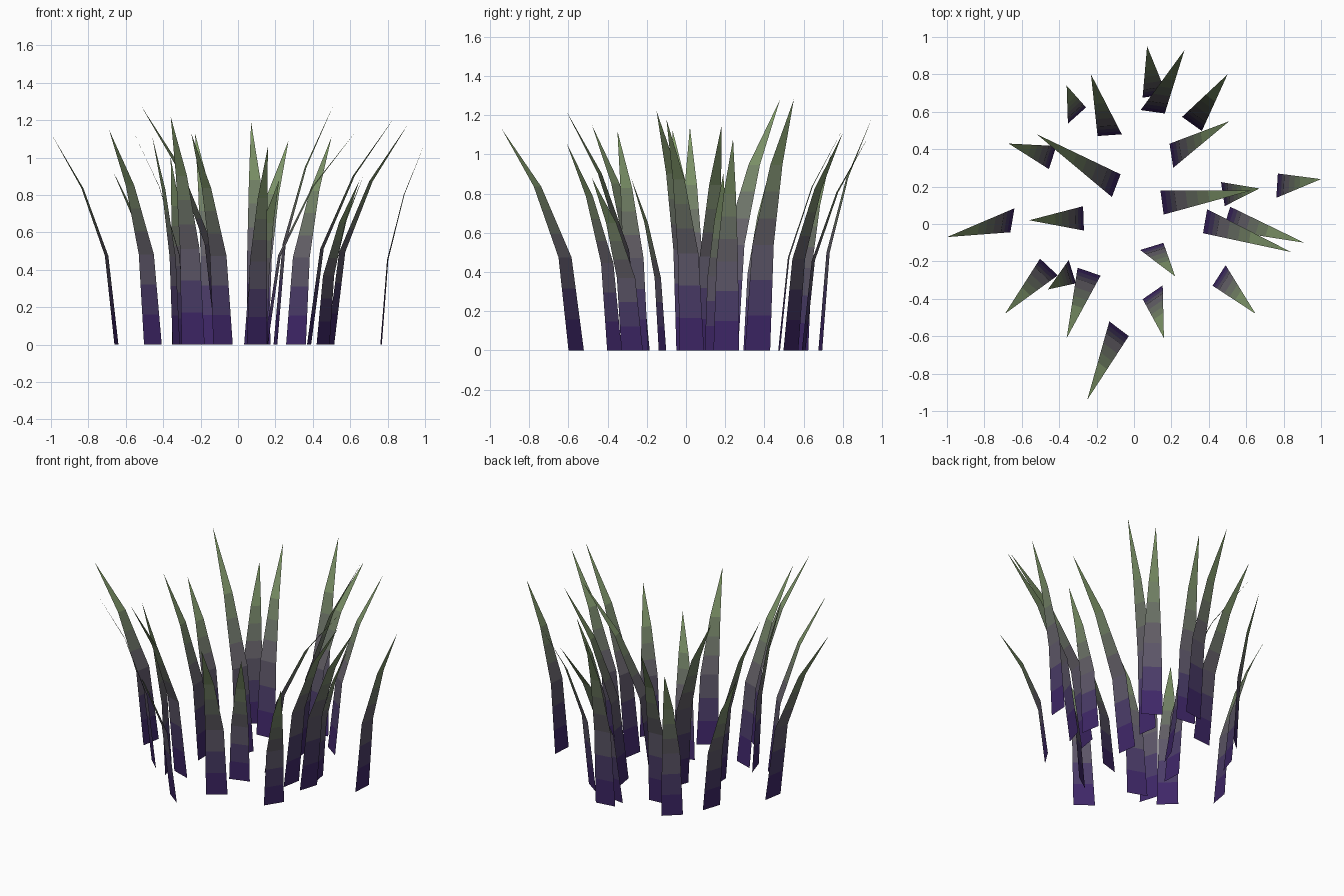
import bpy, bmesh
from math import radians
from mathutils import Matrix, Vector

if "Cube" in bpy.data.objects:
    bpy.data.objects.remove(bpy.data.objects["Cube"])

# One row per blade: root centre (x, y), tip (x, y, z), optional twist of the root edge in degrees
BLADES = [
    (.11, .685, .07, .95, 1.19),
    (.10, .60, .27, .93, 1.09, 19),
    (.31, .535, .50, .80, 1.11),
    (-.305, .58, -.36, .74, 1.0, 23),
    (-.13, .475, -.23, .80, 1.13, -13),
    (-.435, .355, -.67, .43, .93),
    (-.095, .205, -.52, .48, 1.28, 12),
    (.20, .365, .51, .55, 1.28, -22),
    (-.65, .02, -1, -.07, 1.13, -24),
    (-.27, .03, -.56, .02, 1.14),
    (.15, .115, .63, .18, 1.14),
    (.475, .16, .67, .19, .90),
    (.765, .205, 1, .24, 1.08, -12),
    (.38, .015, .84, -.15, 1.22, 10),
    (.495, .03, .91, -.10, 1.18),
    (.095, -.12, .22, -.28, .88, -21),
    (.455, -.275, .65, -.48, .88, 14),
    (.10, -.365, .16, -.61, 1.06, 21),
    (-.08, -.56, -.25, -.94, 1.13, -13),
    (-.455, -.23, -.69, -.48, 1.15),
    (-.33, -.255, -.46, -.35, 1.12, -19),
    (-.24, -.255, -.36, -.61, 1.22),
]
WIDTH = .13
# Bends along a blade: (height fraction, lean fraction)
BENDS = [(0, 0), (.42, .15), (.74, .52), (1, 1)]
SLICES = 3  # colour bands per straight section

# Colour bands, purple root to green tip
ROOT, MIDDLE, TIP = Vector((.04, .008, .14)), Vector((.13, .12, .14)), Vector((.23, .36, .13))
BANDS = []
for i in range(9):
    t = (i + .5) / 9
    c = ROOT.lerp(MIDDLE, t * 2) if t < .5 else MIDDLE.lerp(TIP, t * 2 - 1)
    m = bpy.data.materials.new(f"blade_band_{i + 1}")
    m.diffuse_color = (*c, 1)
    m.use_nodes = True
    m.node_tree.nodes["Principled BSDF"].inputs["Base Color"].default_value = m.diffuse_color
    BANDS.append(m)


def stations():
    """Bend points with evenly spaced stations in between."""
    for (z0, l0), (z1, l1) in zip(BENDS, BENDS[1:]):
        for k in range(SLICES):
            t = k / SLICES
            yield z0 + (z1 - z0) * t, l0 + (l1 - l0) * t


def make_blade(name, rx, ry, tx, ty, h, twist=0):
    root, tip = Vector((rx, ry, 0)), Vector((tx, ty, 0))
    # Root edge lies across the lean direction, turned by the twist
    lean_dir = (tip - root).normalized()
    side = Matrix.Rotation(radians(90 + twist), 3, 'Z') @ lean_dir * WIDTH / 2
    bm = bmesh.new()
    rows = []
    for z, lean in stations():
        mid = root.lerp(tip, lean) + Vector((0, 0, z * h))
        rows.append([bm.verts.new(mid + s * side * (1 - lean)) for s in (1, -1)])
    end = bm.verts.new((tx, ty, h))
    for i, (p, q) in enumerate(rows):
        above = rows[i + 1][::-1] if i + 1 < len(rows) else [end]
        f = bm.faces.new([p, q] + above)
        f.material_index = min(8, int(f.calc_center_median().z / h * 9))
    # Upper side of the leaning sheet faces out
    bm.normal_update()
    if sum(f.normal.z for f in bm.faces) < 0:
        bmesh.ops.reverse_faces(bm, faces=bm.faces)
    mesh = bpy.data.meshes.new(name)
    bm.to_mesh(mesh)
    bm.free()
    for m in BANDS:
        mesh.materials.append(m)
    bpy.context.collection.objects.link(bpy.data.objects.new(name, mesh))


# Grass clump
for i, row in enumerate(BLADES):
    make_blade(f"grass_blade_{i + 1}", *row)
